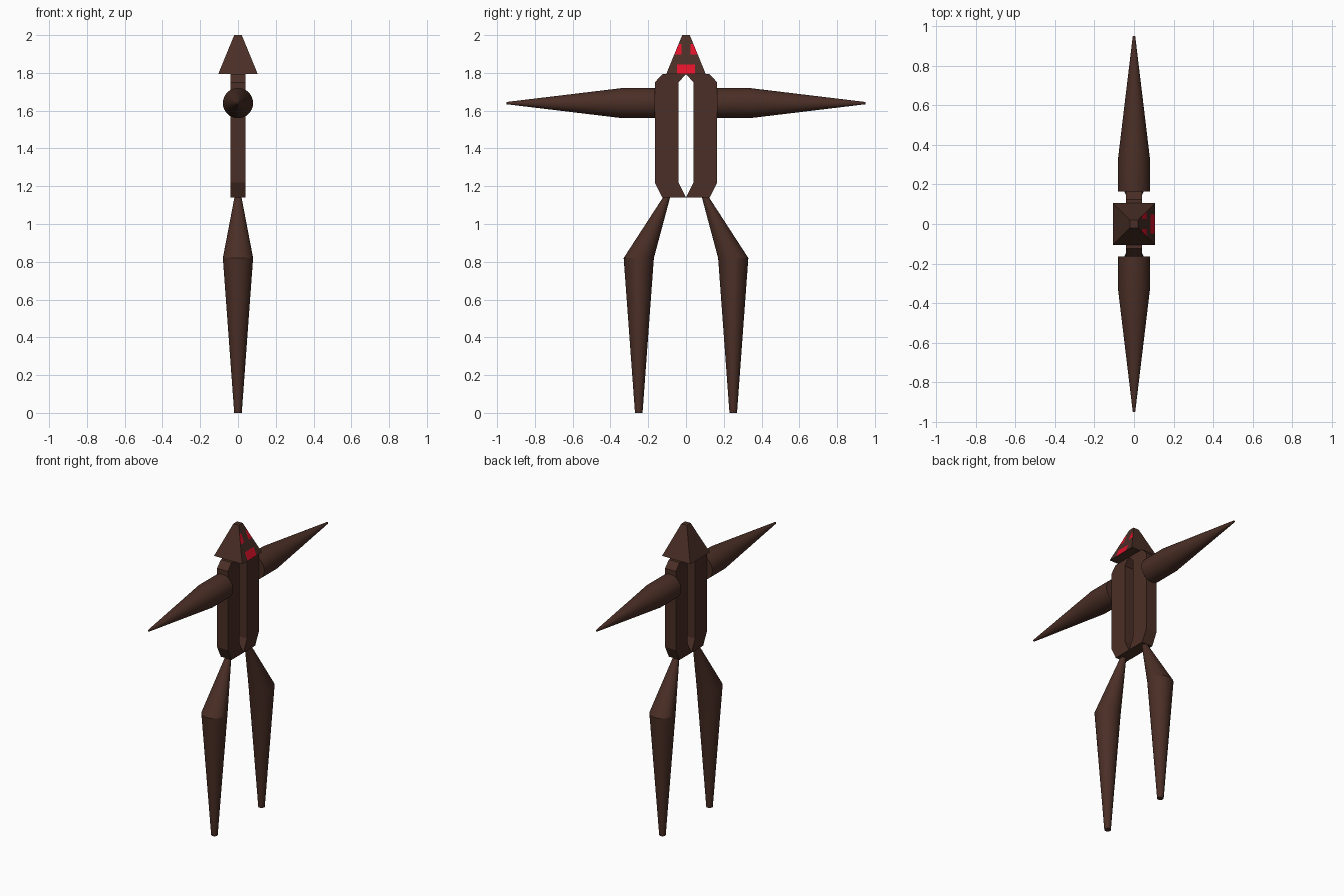
import bpy, bmesh, math
from mathutils import Vector

if "Cube" in bpy.data.objects:
    bpy.data.objects.remove(bpy.data.objects["Cube"])


def material(name, rgb):
    m = bpy.data.materials.new(name)
    m.diffuse_color = (*rgb, 1)
    m.use_nodes = True
    m.node_tree.nodes["Principled BSDF"].inputs["Base Color"].default_value = m.diffuse_color
    return m


BROWN = material("dark brown", (0.069, 0.028, 0.019))
RED = material("bright red", (0.74, 0.006, 0.024))


def finish(name, bm, mats, smooth=False):
    bmesh.ops.recalc_face_normals(bm, faces=bm.faces)
    mesh = bpy.data.meshes.new(name)
    bm.to_mesh(mesh)
    bm.free()
    ob = bpy.data.objects.new(name, mesh)
    bpy.context.collection.objects.link(ob)
    for m in mats:
        mesh.materials.append(m)
    if smooth:
        bpy.ops.object.select_all(action='DESELECT')
        ob.select_set(True)
        bpy.context.view_layer.objects.active = ob
        bpy.ops.object.shade_smooth_by_angle(angle=math.radians(20))
    return ob


def loft(name, rings, u, v, sides=32):
    """Tapered limb through circles (centre, radius) lying in the u-v plane."""
    bm = bmesh.new()
    u, v = Vector(u), Vector(v)
    loops = []
    for c, r in rings:
        loops.append([bm.verts.new(Vector(c) + r * (
            u * math.cos(2 * math.pi * i / sides) + v * math.sin(2 * math.pi * i / sides)))
            for i in range(sides)])
    for a, b in zip(loops, loops[1:]):
        for i in range(sides):
            j = (i + 1) % sides
            bm.faces.new((a[i], a[j], b[j], b[i]))
    bm.faces.new(loops[0])
    bm.faces.new(loops[-1])
    return finish(name, bm, [BROWN], True)


def torso_half(name, s):
    """Bevelled bracket profile in y-z, extruded along x."""
    profile = [(0, 1.14), (0.125, 1.14), (0.165, 1.22), (0.165, 1.75),
               (0.125, 1.793), (0, 1.793), (0.04, 1.75), (0.04, 1.22)]
    bm = bmesh.new()
    face = bm.faces.new([bm.verts.new((-0.04, s * y, z)) for y, z in profile])
    ext = bmesh.ops.extrude_face_region(bm, geom=[face])
    bmesh.ops.translate(bm, vec=(0.08, 0, 0),
                        verts=[e for e in ext["geom"] if isinstance(e, bmesh.types.BMVert)])
    return finish(name, bm, [BROWN])


for side, s in (("left", 1), ("right", -1)):
    torso_half(side + "_torso", s)
    # Arms: short cylinder running into a long spike
    loft(side + "_arm", [((0, s * 0.165, 1.64), 0.08), ((0, s * 0.335, 1.64), 0.08),
                         ((0, s * 0.95, 1.64), 0.006)], (1, 0, 0), (0, 0, 1))
    # Legs: thigh swells to the knee, shin tapers to the foot
    loft(side + "_leg", [((0, s * 0.101, 1.145), 0.018), ((0, s * 0.25, 0.82), 0.08),
                         ((0, s * 0.25, 0), 0.02)], (1, 0, 0), (0, 1, 0))

# Head: blunt four-sided pyramid
bm = bmesh.new()
rings = [[bm.verts.new((x * h, y * h, z)) for x, y in ((-1, -1), (1, -1), (1, 1), (-1, 1))]
         for h, z in ((0.105, 1.793), (0.02, 2.0))]
for i in range(4):
    j = (i + 1) % 4
    bm.faces.new((rings[0][i], rings[0][j], rings[1][j], rings[1][i]))
bm.faces.new(rings[0])
bm.faces.new(rings[1])
bmesh.ops.recalc_face_normals(bm, faces=bm.faces)


# Cut the face side for the eyes and mouth
def on_face(f):
    return f.normal.x > 0.5


def cut(co, no):
    faces = [f for f in bm.faces if on_face(f)]
    geom = faces + list({e for f in faces for e in f.edges}) + list({v for f in faces for v in f.verts})
    bmesh.ops.bisect_plane(bm, geom=geom, dist=1e-5, plane_co=co, plane_no=no)
    bm.normal_update()


for z in (1.845, 1.897, 1.952):
    cut((0, 0, z), (0, 0, 1))
for y in (-0.047, -0.024, 0.024, 0.047):
    cut((0, y, 0), (0, 1, 0))
for f in bm.faces:
    if on_face(f):
        c = f.calc_center_median()
        mouth = c.z < 1.845 and abs(c.y) < 0.047
        eye = 1.897 < c.z < 1.952 and abs(c.y) > 0.024
        f.material_index = 1 if mouth or eye else 0
finish("head", bm, [BROWN, RED])
